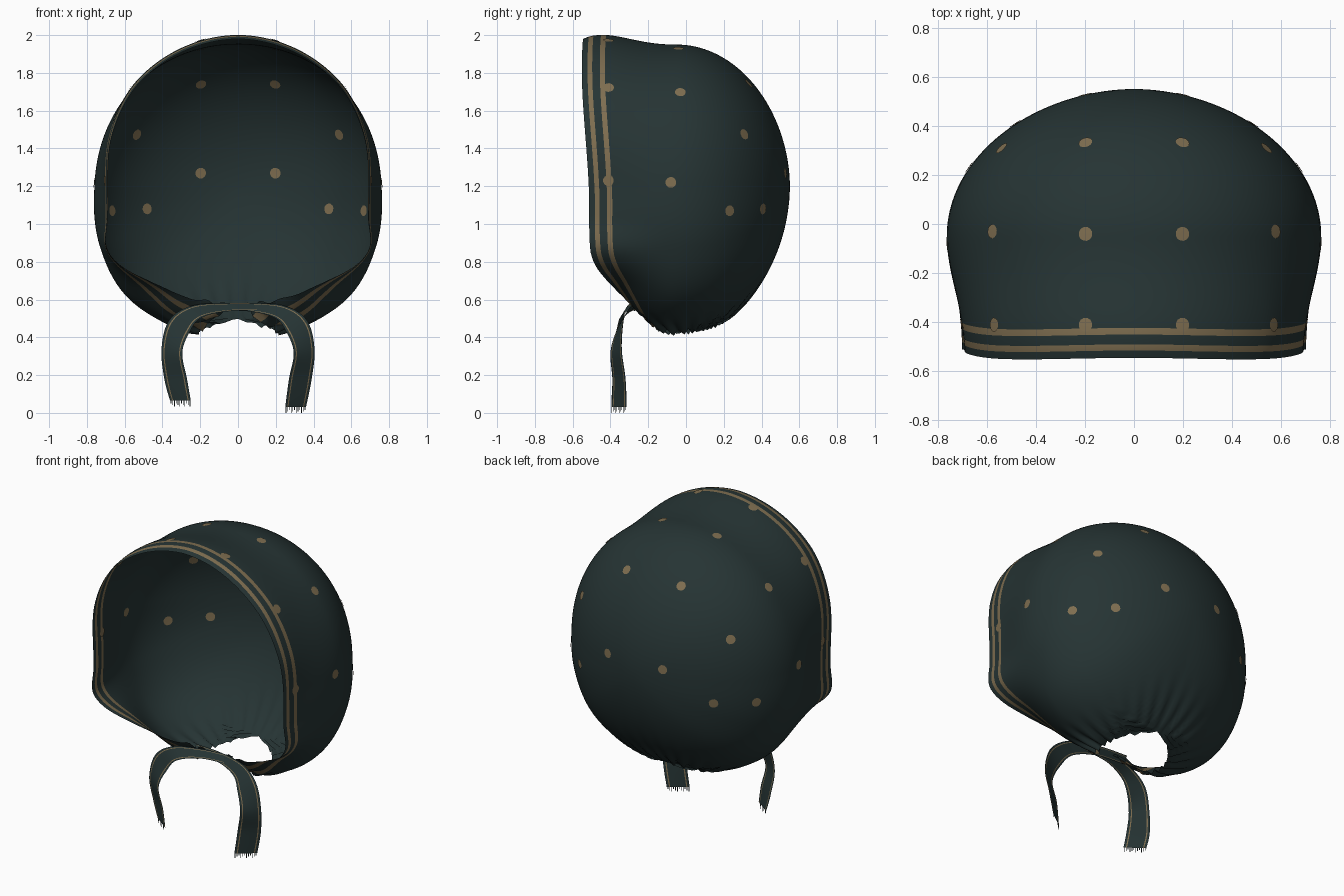
import bpy
import bmesh
import math
from mathutils import Vector
from mathutils.bvhtree import BVHTree

cube = bpy.data.objects.get("Cube")
if cube:
    bpy.data.objects.remove(cube, do_unlink=True)


def material(name, color):
    mat = bpy.data.materials.new(name)
    mat.use_nodes = True
    mat.diffuse_color = color
    mat.node_tree.nodes["Principled BSDF"].inputs["Base Color"].default_value = color
    return mat


CLOTH = material("dark_teal_cloth", (0.019, 0.034, 0.034, 1))
GOLD = material("muted_gold", (0.21, 0.155, 0.08, 1))


def finish(name, bm):
    mesh = bpy.data.meshes.new(name)
    for face in bm.faces:
        face.smooth = True
    bm.to_mesh(mesh)
    bm.free()
    mesh.materials.append(CLOTH)
    mesh.materials.append(GOLD)
    obj = bpy.data.objects.new(name, mesh)
    bpy.context.collection.objects.link(obj)
    return obj


def smooth(t):
    t = max(0.0, min(1.0, t))
    return t * t * (3 - 2 * t)


def spline(p0, p1, p2, p3, t):
    return p1 + 0.5 * t * (p2 - p0 + t * (2 * p0 - 5 * p1 + 4 * p2 - p3
                                          + t * (3 * (p1 - p2) + p3 - p0)))


def keyed(keys, deg):
    """Smooth value through (degree, value) keys."""
    i = 0
    while i < len(keys) - 2 and deg > keys[i + 1][0]:
        i += 1
    t = (deg - keys[i][0]) / (keys[i + 1][0] - keys[i][0])
    near = [keys[max(0, min(len(keys) - 1, i + k))][1] for k in (-1, 0, 1, 2)]
    return spline(*near, t)


# Hood shape by angle around the front-to-back axis, from the top
BRIM_RADIUS = [(0, .78), (45, .755), (70, .715), (90, .69), (104, .71), (117, .77),
               (139, .68), (153, .65), (167, .63), (180, .63)]
BODY_RADIUS = [(0, .75), (45, .76), (90, .76), (115, .8), (135, .83), (160, .81), (180, .785)]
BRIM_Y = [(0, -.545), (45, -.55), (90, -.515), (117, -.505), (134, -.43),
          (153, -.34), (167, -.27), (180, -.25)]
AXIS_Z, MID_Y, DEPTH = 1.2, -0.05, 0.6
HEM = [0, .03, .055, .095, .122]
STRIPES = (1, 3)
ROWS_FRONT, ROWS_BACK, COLS = 24, 44, 180
ROWS = len(HEM) + ROWS_FRONT + ROWS_BACK


def row_y(row, deg):
    edge = keyed(BRIM_Y, deg)
    if row < len(HEM):
        return edge + HEM[row]
    k = row - len(HEM) + 1
    if k <= ROWS_FRONT:
        start = edge + HEM[-1]
        return start + (MID_Y - start) * k / ROWS_FRONT
    return MID_Y + DEPTH * math.sin((k - ROWS_FRONT) / (ROWS_BACK + 1) * math.pi / 2)


def hood_point(row, theta):
    deg = abs(math.degrees(theta))
    y = row_y(row, deg)
    body = keyed(BODY_RADIUS, deg)
    if y <= MID_Y:
        edge = keyed(BRIM_Y, deg)
        f = max(0.0, (y - edge) / (MID_Y - edge))
        brim = keyed(BRIM_RADIUS, deg)
        ease = smooth(f ** (1 - 0.5 * smooth((deg - 120) / 40)))
        r = brim + (body - brim) * ease
        r += 0.24 * max(0, math.cos(theta)) * f * (1 - f) ** 3
    else:
        r = body * max(0.0, 1 - ((y - MID_Y) / DEPTH) ** 2) ** 0.525
    p = Vector((r * math.sin(theta), y, AXIS_Z + r * math.cos(theta)))
    # Gathers radiating from the neck opening
    if p.z < 0.8:
        spread = math.hypot(p.x, p.y)
        p.z += 0.016 * smooth((0.5 - spread) / 0.3) * math.sin(26 * math.atan2(p.x, p.y))
    return p


def theta_limit(row):
    y = row_y(row, 180)
    ratio = (y + 0.02) / 0.22
    gap = 0.21 * math.sqrt(max(0, 1 - ratio * ratio))
    if y < 0:
        gap = max(gap, 0.06)
    return math.pi - math.asin(gap / 0.77)


# Hood: one sheet, open at the face and the neck
bm = bmesh.new()
grid = []
for row in range(ROWS):
    limit = theta_limit(row)
    grid.append([bm.verts.new(hood_point(row, limit * (2 * c / COLS - 1)))
                 for c in range(COLS + 1)])
for row in range(ROWS - 1):
    for c in range(COLS):
        face = bm.faces.new((grid[row][c], grid[row][c + 1],
                             grid[row + 1][c + 1], grid[row + 1][c]))
        face.material_index = int(row in STRIPES)
pole = bm.verts.new((0, MID_Y + DEPTH, AXIS_Z))
for c in range(COLS):
    bm.faces.new((grid[-1][c], grid[-1][c + 1], pole))
bmesh.ops.remove_doubles(bm, verts=bm.verts, dist=0.0005)
hood_tree = BVHTree.FromBMesh(bm)
finish("bonnet_hood", bm)


def add_dot(bm, tree, center, radius):
    """Thin spot laid on both sides of a cloth sheet."""
    center, normal, _, _ = tree.find_nearest(Vector(center))
    side = normal.orthogonal().normalized()
    other = normal.cross(side)
    for sign in (1, -1):
        lift = normal * 0.004 * sign
        hub = bm.verts.new(center + lift)
        ring = []
        for k in range(12):
            a = sign * k * math.pi / 6
            p = center + radius * (side * math.cos(a) + other * math.sin(a))
            ring.append(bm.verts.new(tree.find_nearest(p)[0] + lift))
        for k in range(12):
            face = bm.faces.new((hub, ring[k], ring[(k + 1) % 12]))
            face.material_index = 1


# Spots on the hood, mirrored
DOTS = [(.2, .34, 1.75), (.2, .53, 1.27), (.55, .32, 1.48), (.48, .4, 1.08), (.67, .23, 1.07),
        (.2, -.04, 1.94), (.58, -.03, 1.7), (.76, -.08, 1.22),
        (.2, -.41, 1.98), (.58, -.41, 1.73), (.7, -.41, 1.23)]
bm = bmesh.new()
for x, y, z in DOTS:
    for mirror in (1, -1):
        add_dot(bm, hood_tree, (mirror * x, y, z), 0.029)
finish("hood_spots", bm)

# Ribbon ties: centre points and half-width vectors
PATH = [((-.14, -.25, .56), (0, .02, .02)), ((.05, -.27, .56), (0, .02, .022)),
        ((.22, -.31, .535), (.025, .02, .032)), ((.31, -.35, .46), (.055, .02, .03)),
        ((.35, -.37, .33), (.055, .03, .01)), ((.33, -.355, .18), (.06, .035, 0)),
        ((.305, -.355, .03), (.055, .04, 0))]
ACROSS = [-1, -.8, -.7, 0, .7, .8, 1]
STEPS = 10


def build_tie(name, mirror, lift, shift):
    keys = [(Vector(c), Vector(w)) for c, w in PATH]
    keys[-1][0].z += lift
    for c, w in keys[:3]:
        c.y += shift
    bm = bmesh.new()
    rows = []
    last = len(keys) - 1
    for s in range(last * STEPS + 1):
        i = min(s // STEPS, last - 1)
        near = [keys[max(0, min(last, i + k))] for k in (-1, 0, 1, 2)]
        t = s / STEPS - i
        c = spline(*[n[0] for n in near], t)
        w = spline(*[n[1] for n in near], t)
        points = [c + w * a for a in ACROSS]
        rows.append([bm.verts.new((mirror * p.x, p.y, p.z)) for p in points])
    for a, b in zip(rows, rows[1:]):
        for k in range(len(ACROSS) - 1):
            face = bm.faces.new((a[k], a[k + 1], b[k + 1], b[k]))
            face.material_index = int(k in (1, 4))
    tree = BVHTree.FromBMesh(bm)
    for x, y, z in ((.33, -.35, .18), (.35, -.37, .36)):
        add_dot(bm, tree, (mirror * x, y, z), 0.018)
    # Frayed end threads
    start, end = rows[-1][0].co.copy(), rows[-1][-1].co.copy()
    for k in range(12):
        p = start.lerp(end, (k + 0.2) / 12)
        q = start.lerp(end, (k + 0.6) / 12)
        drop = Vector((0, 0, -0.03 + 0.008 * (k % 3)))
        bm.faces.new([bm.verts.new(v) for v in (p, q, q + drop, p + drop)])
    finish(name, bm)


build_tie("left_tie", 1, 0, 0)
build_tie("right_tie", -1, 0.035, -0.02)
